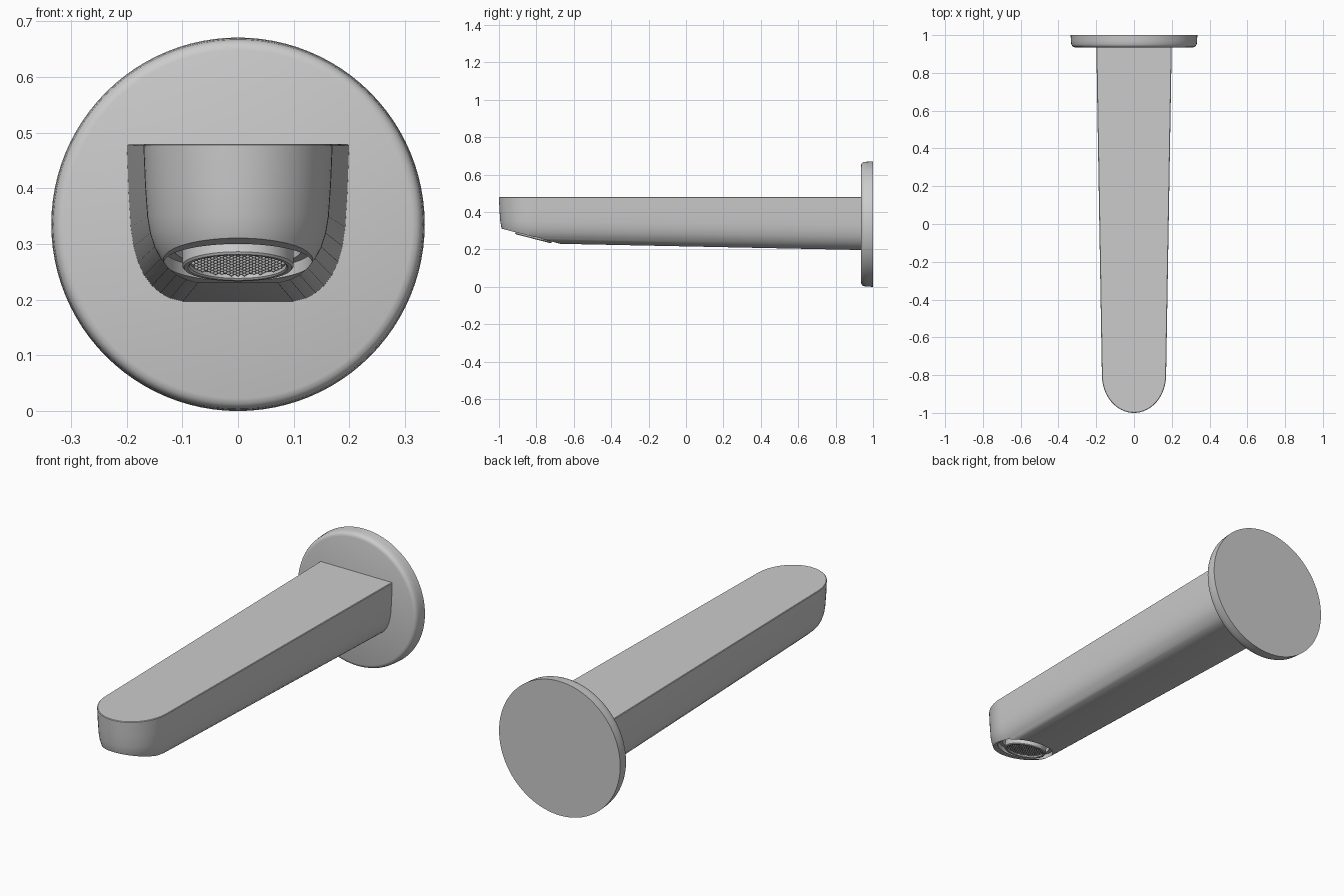
import bpy, bmesh, math
from mathutils import Vector, Matrix

if "Cube" in bpy.data.objects:
    bpy.data.objects.remove(bpy.data.objects["Cube"])


def finish(bm, name, angle=30):
    bmesh.ops.recalc_face_normals(bm, faces=bm.faces)
    me = bpy.data.meshes.new(name)
    bm.to_mesh(me)
    bm.free()
    ob = bpy.data.objects.new(name, me)
    bpy.context.collection.objects.link(ob)
    smooth(ob, angle)
    return ob


def smooth(ob, angle=30):
    bpy.ops.object.select_all(action='DESELECT')
    ob.select_set(True)
    bpy.context.view_layer.objects.active = ob
    bpy.ops.object.shade_smooth_by_angle(angle=math.radians(angle))


def lathe(name, profile, matrix, n=64, closed=False):
    """Revolve (radius, height) points round the local z axis."""
    bm = bmesh.new()
    rings = [[bm.verts.new(matrix @ Vector((r * math.cos(math.tau * i / n),
                                            r * math.sin(math.tau * i / n), h)))
              for i in range(n)] for r, h in profile]
    pairs = list(zip(rings, rings[1:]))
    if closed:
        pairs.append((rings[-1], rings[0]))
    for a, b in pairs:
        for i in range(n):
            j = (i + 1) % n
            bm.faces.new((a[i], a[j], b[j], b[i]))
    if not closed:
        bm.faces.new(rings[0])
        bm.faces.new(rings[-1])
    return finish(bm, name)


# Wall plate: disc with rounded front edge
to_wall = Matrix.Translation((0, 1, 0.3355)) @ Matrix.Rotation(math.radians(90), 4, 'X')
lathe("wall_plate", [(0.3355, 0), (0.334, 0.03), (0.332, 0.048), (0.328, 0.057),
                     (0.322, 0.062), (0.313, 0.065)], to_wall, 96)

# Spout: stacked plan outlines, inset towards a rounded underside
TOP, BACK, TIP = 0.48, 0.96, -0.8
layers = [(0.003, 0.0), (0.0, 0.010), (0.003, 0.30), (0.007, 0.53), (0.012, 0.65),
          (0.020, 0.75), (0.031, 0.835), (0.045, 0.90), (0.060, 0.947),
          (0.078, 0.98), (0.10, 1.0)]


def outline(inset):
    pts = [(0.2 - inset, BACK)]
    for i in range(33):
        a = math.pi * i / 32
        pts.append(((0.17 - inset) * math.cos(a), TIP - (0.2 - inset) * math.sin(a)))
    return pts + [(inset - 0.2, BACK)]


def underside(y):
    return 0.197 + 0.0205 * (0.94 - y)


bm = bmesh.new()
rings = [[bm.verts.new((x, y, TOP - t * (TOP - underside(y)))) for x, y in outline(d)]
         for d, t in layers]
for a, b in zip(rings, rings[1:]):
    for i in range(len(a) - 1):
        bm.faces.new((a[i], a[i + 1], b[i + 1], b[i]))
bm.faces.new(rings[0])
bm.faces.new(rings[-1])
bm.faces.new([r[0] for r in rings] + [r[-1] for r in reversed(rings)])
bmesh.ops.recalc_face_normals(bm, faces=bm.faces)

# Sloped outlet face under the tip
normal = Vector((0, -0.25, -0.968)).normalized()
centre = Vector((0, -0.815, 0.267))
cut = bmesh.ops.bisect_plane(bm, geom=bm.verts[:] + bm.edges[:] + bm.faces[:],
                             plane_co=centre, plane_no=normal, clear_outer=True)
bmesh.ops.edgeloop_fill(bm, edges=[e for e in cut["geom_cut"]
                                   if isinstance(e, bmesh.types.BMEdge)])
spout = finish(bm, "spout")

# Round recess for the outlet
outlet = Matrix.Translation(centre) @ normal.to_track_quat('Z', 'Y').to_matrix().to_4x4()
cutter = lathe("recess_cutter", [(0.133, -0.06), (0.133, 0.06)], outlet)
mod = spout.modifiers.new("recess", 'BOOLEAN')
mod.operation, mod.solver, mod.object = 'DIFFERENCE', 'EXACT', cutter
bpy.context.view_layer.objects.active = spout
bpy.ops.object.modifier_apply(modifier="recess")
bpy.data.objects.remove(cutter)
smooth(spout)

# Collar step inside the recess, and the aerator ring with its disc
lathe("recess_collar", [(0.132, -0.06), (0.132, -0.022), (0.114, -0.022), (0.114, -0.06)],
      outlet, closed=True)
lathe("aerator_ring", [(0.100, -0.06), (0.100, 0.006), (0.097, 0.010), (0.090, 0.010),
                       (0.087, 0.007), (0.086, -0.06)], outlet, closed=True)
lathe("aerator_disc", [(0.087, -0.02), (0.087, 0.0)], outlet)

# Grid of small nubs on the aerator disc
bm = bmesh.new()
step = 0.0115
for row in range(-8, 9):
    for col in range(-9, 10):
        x, y = (col + 0.5 * (row % 2)) * step, row * step * 0.866
        if math.hypot(x, y) < 0.081:
            bmesh.ops.create_icosphere(bm, subdivisions=1, radius=0.0046,
                                       matrix=outlet @ Matrix.Translation((x, y, 0.001)))
finish(bm, "aerator_nubs", 60)
